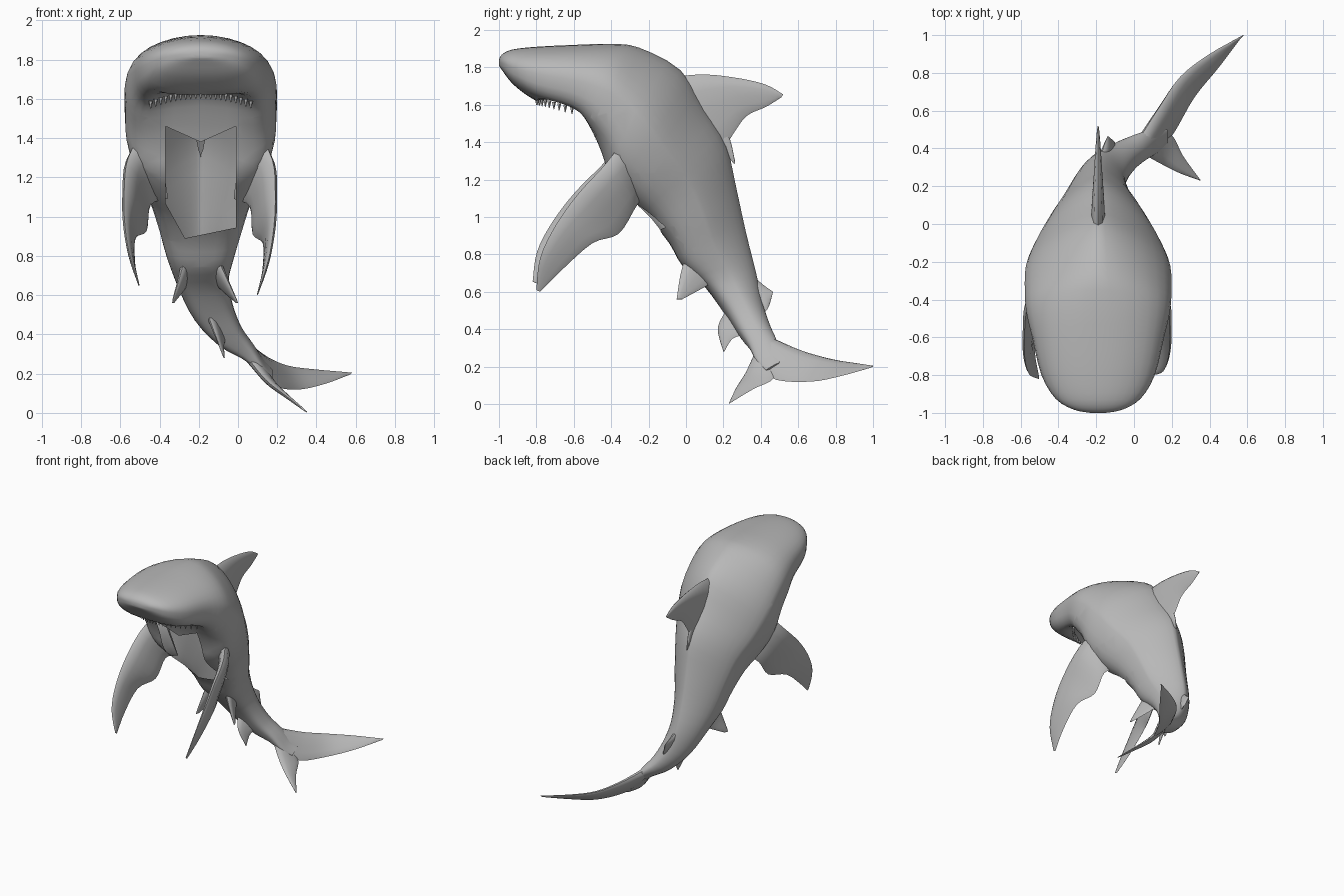
import bpy, bmesh, math
from mathutils import Vector

cube = bpy.data.objects.get("Cube")
if cube:
    bpy.data.objects.remove(cube)

MID = -0.19  # plane of symmetry of the head and trunk

skin = bpy.data.materials.new("plain_grey")
skin.use_nodes = True
grey = (0.48, 0.48, 0.48, 1)
skin.diffuse_color = grey
skin.node_tree.nodes["Principled BSDF"].inputs["Base Color"].default_value = grey


def finish(name, bm, angle=50):
    bmesh.ops.recalc_face_normals(bm, faces=bm.faces)
    mesh = bpy.data.meshes.new(name)
    bm.to_mesh(mesh)
    bm.free()
    mesh.materials.append(skin)
    obj = bpy.data.objects.new(name, mesh)
    bpy.context.collection.objects.link(obj)
    bpy.ops.object.select_all(action="DESELECT")
    obj.select_set(True)
    bpy.context.view_layer.objects.active = obj
    bpy.ops.object.shade_smooth_by_angle(angle=math.radians(angle))


def refine(rows, steps):
    """Smooth spline through rows of numbers."""
    out = []
    for i in range(len(rows) - 1):
        a, b = rows[max(i - 1, 0)], rows[i]
        c, d = rows[i + 1], rows[min(i + 2, len(rows) - 1)]
        for k in range(steps):
            t = k / steps
            out.append([0.5 * (2 * q + (r - p) * t + (2 * p - 5 * q + 4 * r - s) * t * t
                               + (3 * q - p - 3 * r + s) * t ** 3)
                        for p, q, r, s in zip(a, b, c, d)])
    return out + [list(rows[-1])]


def loft(bm, rings):
    """Skin closed rings of points and cap both ends."""
    loops = [[bm.verts.new(p) for p in ring] for ring in rings]
    n = len(loops[0])
    for a, b in zip(loops, loops[1:]):
        for j in range(n):
            bm.faces.new((a[j], a[(j + 1) % n], b[(j + 1) % n], b[j]))
    bm.faces.new(loops[0])
    bm.faces.new(loops[-1])


# Body sections: back y, z, belly y, z, centre x, half width, roundness of the back
SECTIONS = [
    (-1.00, 1.84, -1.00, 1.81, MID, 0.04, 2),
    (-0.985, 1.868, -0.98, 1.78, MID, 0.13, 2),
    (-0.93, 1.895, -0.92, 1.705, MID, 0.225, 2),
    (-0.80, 1.91, -0.80, 1.62, MID, 0.30, 2.1),
    (-0.60, 1.92, -0.61, 1.545, MID, 0.348, 2.1),
    (-0.40, 1.925, -0.53, 1.46, MID, 0.38, 1.9),
    (-0.25, 1.905, -0.46, 1.35, MID, 0.388, 1.6),
    (-0.03, 1.785, -0.41, 1.20, MID, 0.382, 1.4),
    (0.10, 1.58, -0.30, 1.08, MID, 0.335, 1.35),
    (0.215, 1.38, -0.19, 0.98, MID, 0.27, 1.35),
    (0.27, 1.15, -0.09, 0.86, MID, 0.22, 1.35),
    (0.32, 0.92, -0.02, 0.74, MID, 0.175, 1.4),
    (0.375, 0.70, 0.10, 0.63, -0.175, 0.13, 1.5),
    (0.41, 0.54, 0.20, 0.50, -0.125, 0.105, 1.6),
    (0.45, 0.42, 0.28, 0.38, -0.045, 0.075, 1.7),
    (0.485, 0.34, 0.34, 0.30, 0.045, 0.045, 1.8),
    (0.50, 0.27, 0.38, 0.22, 0.12, 0.02, 2),
    (0.50, 0.22, 0.43, 0.18, 0.175, 0.006, 2),
]
MOUTH_START, MOUTH_END = -0.80, -0.46  # belly y range of the mouth hollow


def power(v, e):
    return math.copysign(abs(v) ** e, v)


def body_rings(sides=32):
    rows = refine(SECTIONS, 3)
    centres = [Vector((r[4], (r[0] + r[2]) / 2, (r[1] + r[3]) / 2)) for r in rows]
    rings = []
    for i, (ty, tz, by, bz, cx, hw, roundness) in enumerate(rows):
        ahead = centres[min(i + 1, len(rows) - 1)] - centres[max(i - 1, 0)]
        up = Vector((0, ty - by, tz - bz)) / 2
        side = ahead.cross(up).normalized()
        along = min(max((by - MOUTH_START) / (MOUTH_END - MOUTH_START), 0), 1)
        hollow = 0.10 * math.sin(math.pi * along)
        ring = []
        for j in range(sides):
            a = math.tau * j / sides
            e = 2 / roundness if math.sin(a) > 0 else 2 / 3.2
            u, v = power(math.cos(a), e), power(math.sin(a), e)
            p = centres[i] + side * hw * u + up * v
            if v < 0:
                p.z += hollow * max(0, 1 - (u / 0.82) ** 2)
            ring.append(p)
        rings.append(ring)
    return rings


# Body with the open belly cut along clean lines
bm = bmesh.new()
loft(bm, body_rings())
LEFT_EDGE, RIGHT_EDGE = MID - 0.18, MID + 0.18
# Each cut is a point and a normal that points into the opening
CUTS = [((LEFT_EDGE, 0, 0), (1, 0, 0)),
        ((RIGHT_EDGE, 0, 0), (-1, 0, 0)),
        ((LEFT_EDGE, 0, 1.07), (0.18, 0, 0.10)),
        ((-0.27, 0, 0.89), (-0.05, 0, 0.24))]
PEAKS = [((MID, 0, 1.38), (s * 0.45, 0, -1)) for s in (-1, 1)]


def in_front(face):
    """True on the belly half of the trunk."""
    c = face.calc_center_median()
    return 0.7 < c.z < 1.6 and c.y < 0.05 - 0.45 * (c.z - 0.9)


for co, no in CUTS + PEAKS:
    region = [f for f in bm.faces if in_front(f)]
    geom = set(region) | {e for f in region for e in f.edges} | {v for f in region for v in f.verts}
    bmesh.ops.bisect_plane(bm, geom=list(geom), plane_co=co, plane_no=no, dist=1e-5)


def in_belly(face):
    c = face.calc_center_median()
    inside = [(c - Vector(co)).dot(Vector(no)) > 0 for co, no in CUTS]
    return in_front(face) and all(inside) and c.z < 1.38 + 0.45 * abs(c.x - MID)


bmesh.ops.delete(bm, geom=[f for f in bm.faces if in_belly(f)], context="FACES")
finish("body", bm)


def fin(name, stations, thick, mirror=False, shift=(0, 0, 0)):
    """Fin from (leading point, trailing point) stations, root to tip."""
    rows = refine([tuple(a) + tuple(b) for a, b in stations], 4)
    pairs = [(Vector(r[:3]), Vector(r[3:])) for r in rows]
    mids = [(a + b) / 2 for a, b in pairs]
    rings, last = [], len(pairs) - 1
    for i, (a, b) in enumerate(pairs):
        span = mids[min(i + 1, last)] - mids[max(i - 1, 0)]
        normal = (b - a).cross(span).normalized()
        t = thick * (1 - i / last) + 0.003
        ring = []
        for k in range(12):
            w = math.tau * k / 12
            u = 0.5 - 0.5 * math.cos(w)
            p = a.lerp(b, u) + normal * math.sin(w) * t * (1.25 - 0.75 * u)
            if mirror:
                p.x = 2 * MID - p.x
            ring.append(p + Vector(shift) * (i / last))
        rings.append(ring)
    bm = bmesh.new()
    loft(bm, rings)
    finish(name, bm)


def upright(points, x):
    return [((x, a, b), (x, c, d)) for a, b, c, d in points]


# Large back fin
fin("dorsal_fin", upright([(-0.12, 1.74, 0.17, 1.31), (0.07, 1.762, 0.25, 1.44),
                           (0.25, 1.747, 0.325, 1.54), (0.42, 1.71, 0.43, 1.59),
                           (0.52, 1.655, 0.51, 1.64)], MID), 0.042)
fin("dorsal_fin_rear_tip", upright([(0.12, 1.50, 0.16, 1.34), (0.22, 1.45, 0.23, 1.31),
                                    (0.262, 1.30, 0.26, 1.28)], MID), 0.015)

# Paired fins
PECTORAL = [((0.09, -0.30, 1.46), (-0.02, -0.24, 1.09)),
            ((0.175, -0.425, 1.29), (0.06, -0.27, 1.05)),
            ((0.19, -0.58, 1.12), (0.075, -0.36, 0.91)),
            ((0.183, -0.70, 0.95), (0.128, -0.50, 0.86)),
            ((0.155, -0.78, 0.78), (0.125, -0.66, 0.72)),
            ((0.10, -0.80, 0.61), (0.10, -0.78, 0.60))]
PELVIC = [((-0.11, 0.00, 0.80), (-0.12, 0.16, 0.66)),
          ((-0.06, -0.03, 0.69), (-0.08, 0.09, 0.62)),
          ((0.00, -0.05, 0.56), (-0.01, -0.02, 0.56))]
fin("left_pectoral_fin", PECTORAL, 0.045)
fin("right_pectoral_fin", PECTORAL, 0.045, True, (-0.025, -0.02, 0.045))
fin("left_pelvic_fin", PELVIC, 0.028)
fin("right_pelvic_fin", PELVIC, 0.028, True, (0.045, 0, 0))

# Small rear fins
fin("second_dorsal_fin", [((-0.18, 0.34, 0.70), (-0.11, 0.39, 0.48)),
                          ((-0.16, 0.41, 0.64), (-0.10, 0.43, 0.50)),
                          ((-0.14, 0.465, 0.60), (-0.12, 0.45, 0.54))], 0.025)
fin("anal_fin", [((-0.16, 0.23, 0.52), (-0.06, 0.32, 0.37)),
                 ((-0.12, 0.17, 0.41), (-0.07, 0.25, 0.35)),
                 ((-0.07, 0.20, 0.28), (-0.07, 0.205, 0.28))], 0.02)

# Tail fin
fin("tail_upper_lobe", [((0.04, 0.47, 0.35), (0.13, 0.40, 0.20)),
                        ((0.135, 0.62, 0.285), (0.21, 0.48, 0.13)),
                        ((0.245, 0.78, 0.24), (0.32, 0.67, 0.12)),
                        ((0.40, 0.90, 0.22), (0.45, 0.83, 0.15)),
                        ((0.58, 1.00, 0.205), (0.57, 0.99, 0.195))], 0.032)
fin("tail_lower_lobe", [((0.05, 0.37, 0.28), (0.11, 0.48, 0.26)),
                        ((0.14, 0.32, 0.17), (0.20, 0.47, 0.14)),
                        ((0.24, 0.27, 0.09), (0.26, 0.36, 0.08)),
                        ((0.35, 0.23, 0.005), (0.35, 0.235, 0.005))], 0.026)

# Upper teeth along the lip
bm = bmesh.new()
for i in range(21):
    t = i / 10 - 1
    made = bmesh.ops.create_cone(bm, cap_ends=True, segments=5, radius1=0.002,
                                 radius2=0.012, depth=0.04)
    bmesh.ops.translate(bm, verts=made["verts"],
                        vec=(MID + 0.255 * t, -0.80 + 0.19 * t * t, 1.62 - 0.05 * t * t))
finish("upper_teeth", bm, 20)
